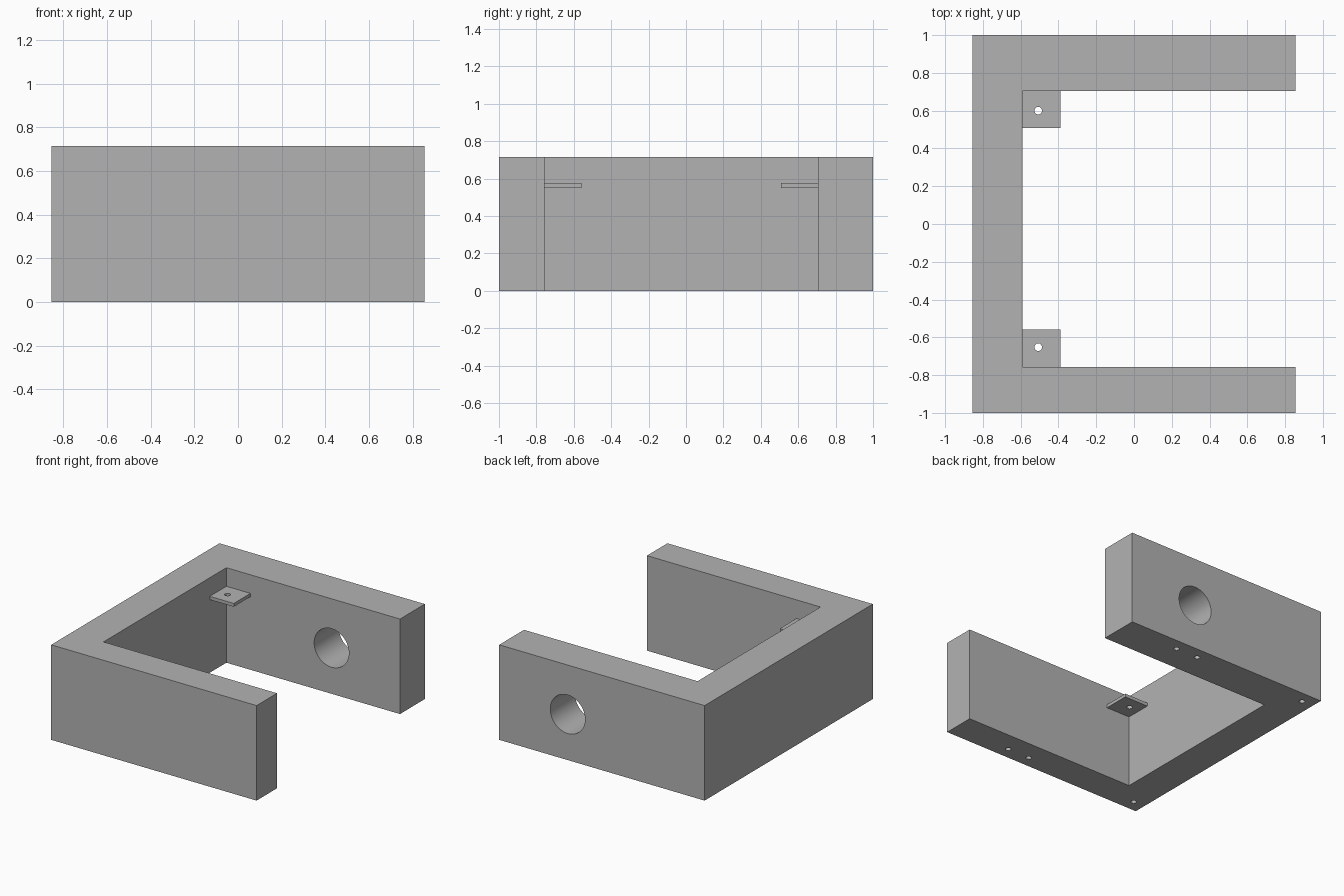
import bpy, bmesh
from math import radians
from mathutils import Matrix, Vector

if "Cube" in bpy.data.objects:
    bpy.data.objects.remove(bpy.data.objects["Cube"], do_unlink=True)

# Single flat grey
grey = bpy.data.materials.new("plain grey")
grey.use_nodes = True
colour = (0.45, 0.45, 0.45, 1)
grey.diffuse_color = colour
grey.node_tree.nodes["Principled BSDF"].inputs["Base Color"].default_value = colour


def make_object(name, bm):
    bmesh.ops.recalc_face_normals(bm, faces=bm.faces)
    mesh = bpy.data.meshes.new(name)
    bm.to_mesh(mesh)
    bm.free()
    obj = bpy.data.objects.new(name, mesh)
    bpy.context.collection.objects.link(obj)
    mesh.materials.append(grey)
    return obj


def extrude_outline(name, outline, bottom, top):
    bm = bmesh.new()
    face = bm.faces.new([bm.verts.new((x, y, bottom)) for x, y in outline])
    new = bmesh.ops.extrude_face_region(bm, geom=[face])["geom"]
    verts = [v for v in new if isinstance(v, bmesh.types.BMVert)]
    bmesh.ops.translate(bm, verts=verts, vec=(0, 0, top - bottom))
    return make_object(name, bm)


def drill(obj, holes):
    """Cut cylinders given as (centre, radius, depth, axis, segments)."""
    bm = bmesh.new()
    for centre, radius, depth, axis, segments in holes:
        turn = Matrix.Rotation(radians(90), 4, 'X') if axis == 'Y' else Matrix()
        bmesh.ops.create_cone(bm, cap_ends=True, segments=segments,
                              radius1=radius, radius2=radius, depth=depth,
                              matrix=Matrix.Translation(Vector(centre)) @ turn)
    cutter = make_object(obj.name + "_cutter", bm)
    cutter.hide_render = True
    mod = obj.modifiers.new("holes", 'BOOLEAN')
    mod.object = cutter
    mod.operation = 'DIFFERENCE'
    mod.solver = 'EXACT'
    bpy.ops.object.select_all(action='DESELECT')
    bpy.context.view_layer.objects.active = obj
    obj.select_set(True)
    bpy.ops.object.modifier_apply(modifier=mod.name)
    bpy.data.objects.remove(cutter, do_unlink=True)
    bpy.ops.object.shade_smooth_by_angle(angle=radians(30))


# Main dimensions
half_x, height = 0.855, 0.715
inner_x = -0.59
back_y, front_y = 0.705, -0.757
port_x, port_z = 0.285, 0.345

# C-shaped body: side wall with two arms
frame = extrude_outline("frame", [
    (-half_x, -1), (half_x, -1), (half_x, front_y), (inner_x, front_y),
    (inner_x, back_y), (half_x, back_y), (half_x, 1), (-half_x, 1)], 0, height)

# Round port through the back arm, small blind screw holes underneath
holes = [((port_x, 0.85, port_z), 0.145, 0.6, 'Y', 64)]
for y in (-0.91, 0.91):
    for x in (-0.76, port_x - 0.093, port_x + 0.093):
        holes.append(((x, y, 0), 0.02, 0.3, 'Z', 24))
drill(frame, holes)

# Mounting tabs in the two inner corners, each with a screw hole
for name, wall, side in (("back_tab", back_y, -1), ("front_tab", front_y, 1)):
    end = wall + side * 0.198
    tab = extrude_outline(name, [(inner_x, wall), (inner_x + 0.2, wall),
                                 (inner_x + 0.2, end), (inner_x, end)], 0.55, 0.575)
    drill(tab, [((-0.507, wall + side * 0.105, 0.56), 0.02, 0.2, 'Z', 24)])
